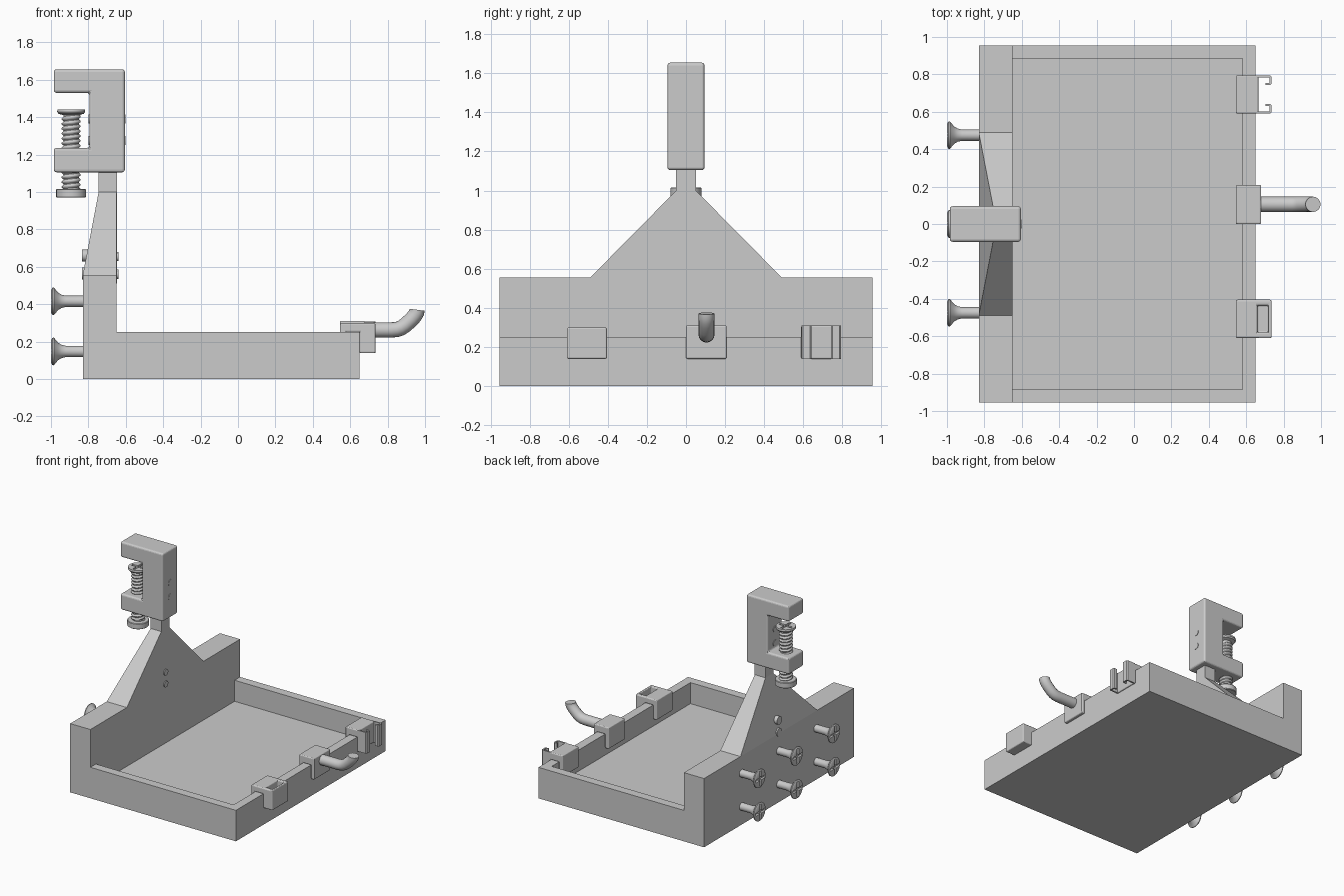
import bpy, bmesh
from math import pi, radians
from mathutils import Vector, Matrix

if "Cube" in bpy.data.objects:
    bpy.data.objects.remove(bpy.data.objects["Cube"])


def finish(bm, name, bevel=0.0, smooth=False):
    bmesh.ops.remove_doubles(bm, verts=bm.verts, dist=1e-5)
    bmesh.ops.recalc_face_normals(bm, faces=bm.faces)
    me = bpy.data.meshes.new(name)
    bm.to_mesh(me)
    bm.free()
    ob = bpy.data.objects.new(name, me)
    bpy.context.collection.objects.link(ob)
    if bevel:
        add_bevel(ob, bevel)
    if smooth:
        shade(ob)
    return ob


def add_bevel(ob, width):
    mod = ob.modifiers.new("soft_edges", 'BEVEL')
    mod.width, mod.segments, mod.limit_method = width, 3, 'ANGLE'
    mod.angle_limit = radians(40)


def activate(ob):
    bpy.ops.object.select_all(action='DESELECT')
    ob.select_set(True)
    bpy.context.view_layer.objects.active = ob


def shade(ob):
    activate(ob)
    bpy.ops.object.shade_smooth_by_angle(angle=radians(35))


def box(name, x0, x1, y0, y1, z0, z1, bevel=0.0):
    bm = bmesh.new()
    bmesh.ops.create_cube(bm, size=1)
    for v in bm.verts:
        v.co = Vector((x1 if v.co.x > 0 else x0, y1 if v.co.y > 0 else y0, z1 if v.co.z > 0 else z0))
    return finish(bm, name, bevel)


def prism(name, pts, axis, a, b, bevel=0.0):
    """Extrude a flat outline along 'y' (points are x,z) or 'z' (points are x,y)."""
    bm = bmesh.new()
    place = (lambda p, t: (p[0], t, p[1])) if axis == 'y' else (lambda p, t: (p[0], p[1], t))
    face = bm.faces.new([bm.verts.new(place(p, a)) for p in pts])
    out = bmesh.ops.extrude_face_region(bm, geom=[face])
    move = Vector(place((0, 0), b - a))
    bmesh.ops.translate(bm, vec=move, verts=[g for g in out['geom'] if isinstance(g, bmesh.types.BMVert)])
    return finish(bm, name, bevel)


def lathe(name, pts, steps=32):
    """Revolve (radius, height) points about z."""
    bm = bmesh.new()
    vs = [bm.verts.new((r, 0, h)) for r, h in pts]
    es = [bm.edges.new(e) for e in zip(vs, vs[1:])]
    bmesh.ops.spin(bm, geom=vs + es, axis=(0, 0, 1), cent=(0, 0, 0), angle=2 * pi, steps=steps)
    return finish(bm, name, smooth=True)


def combine(ob, other, op='DIFFERENCE'):
    mod = ob.modifiers.new("cut", 'BOOLEAN')
    mod.operation, mod.object, mod.solver = op, other, 'EXACT'
    activate(ob)
    bpy.ops.object.modifier_apply(modifier=mod.name)
    bpy.data.objects.remove(other)


def cross_slot(ob, top, half, width, depth):
    w = width / 2
    combine(ob, box("slot", -half, half, -w, w, top - depth, top + 0.1))
    combine(ob, box("slot", -w, w, -half, half, top - depth, top + 0.1))
    shade(ob)


def rod(name, x0, x1, y, z, r):
    ob = lathe(name, [(0, 0), (r, 0), (r, x1 - x0), (0, x1 - x0)])
    ob.rotation_euler = (0, pi / 2, 0)
    ob.location = (x0, y, z)
    return ob


# Tray and upright wall, with a tapered gable on the wall
tray = prism("tray", [(-.83, 0), (.65, 0), (.65, .25), (-.65, .25), (-.65, .555), (-.83, .555)],
             'y', -.955, .955)
bm = bmesh.new()
for s in (-1, 1):
    for x, y, z in ((-.83, .49, .555), (-.65, .49, .555), (-.745, .05, 1.0), (-.65, .05, 1.0)):
        bm.verts.new((x, s * y, z))
bmesh.ops.convex_hull(bm, input=bm.verts)
bmesh.ops.dissolve_limit(bm, angle_limit=.01, verts=bm.verts, edges=bm.edges)
combine(tray, finish(bm, "gable"), 'UNION')
combine(tray, box("cavity", -.65, .58, -.885, .885, .08, .4))

# Post set into the wall, held by two rivets
box("post", -.745, -.647, -.05, .05, .51, 1.12)
for z in (.56, .655):
    rod("wall_rivet", -.74, -.64, 0, z, .025)
    rod("wall_rivet_head", -.835, -.72, 0, z + .005, .032)

# C-shaped clamp body
prism("clamp_body", [(-.985, 1.105), (-.605, 1.105), (-.605, 1.655), (-.985, 1.655), (-.985, 1.53),
                     (-.795, 1.53), (-.795, 1.235), (-.985, 1.235)], 'y', -.095, .095, bevel=.014)
for z in (1.275, 1.39):
    rod("clamp_rivet", -.799, -.602, 0, z, .025)

# Clamp screw: slotted head, helical thread and end knob
cx = -.892
head = lathe("clamp_screw", [(0, .98), (.041, .98), (.041, 1.41), (.068, 1.418), (.075, 1.428),
                             (.073, 1.442), (0, 1.442)])
cross_slot(head, 1.442, .055, .02, .014)
head.location.x = cx
pitch = .026
bm = bmesh.new()
vs = [bm.verts.new((r, 0, h)) for r, h in ((.039, 0), (.051, pitch * .4), (.051, pitch * .6), (.039, pitch))]
for e in zip(vs, vs[1:]):
    bm.edges.new(e)
thread = finish(bm, "clamp_screw_thread")
thread.location = (cx, 0, 1.0)
mod = thread.modifiers.new("helix", 'SCREW')
mod.axis, mod.screw_offset, mod.iterations = 'Z', pitch, 15
mod.steps = mod.render_steps = 24
mod.use_merge_vertices = True
mod.use_normal_calculate = True
knob = lathe("clamp_screw_knob", [(0, .97), (.076, .97), (.08, .974), (.08, 1.012), (.076, 1.016), (0, 1.016)])
knob.location.x = cx

# Six flared wall screws with cross slots
screw = lathe("wall_screw", [(0, 0), (.03, 0), (.03, .1), (.035, .122), (.047, .142), (.066, .158),
                             (.074, .165), (.073, .172), (.06, .18), (0, .18)])
cross_slot(screw, .18, .062, .022, .018)
for y in (-.475, 0, .475):
    for z in (.147, .415):
        ob = screw.copy()
        ob.name = "wall_screw"
        bpy.context.collection.objects.link(ob)
        ob.rotation_euler = (0, -pi / 2, 0)
        ob.location = (-.82, y, z)
bpy.data.objects.remove(screw)


# Saddle clips hanging over the tray rim
def saddle(name, y0, y1, outer, top):
    return prism(name, [(.545, .138), (.58, .138), (.58, .25), (.65, .25), (.65, .138), (outer, .138),
                        (outer, top), (.545, top)], 'y', y0, y1)


# Cup clip with a pocket
cup = saddle("cup_clip", -.61, -.405, .735, .298)
combine(cup, box("pocket", .66, .717, -.58, -.435, .155, .5))
add_bevel(cup, .008)

# Hook clip with a bent rod
add_bevel(saddle("hook_clip", 0, .208, .68, .31), .008)
cu = bpy.data.curves.new("hook", 'CURVE')
cu.dimensions, cu.bevel_depth, cu.bevel_resolution = '3D', .041, 6
cu.use_fill_caps = True
sp = cu.splines.new('POLY')
path = [(.66, .262), (.82, .262), (.85, .265), (.873, .273), (.895, .288), (.93, .32), (.945, .338),
        (.955, .355), (.957, .37)]
sp.points.add(len(path) - 1)
for p, (x, z) in zip(sp.points, path):
    p.co = (x, .105, z, 1)
hook = bpy.data.objects.new("hook", cu)
bpy.context.collection.objects.link(hook)
activate(hook)
bpy.ops.object.convert(target='MESH')
shade(hook)

# Open channel clip with two in-curled lips
add_bevel(saddle("channel_clip", .59, .795, .665, .308), .008)
for s in (-1, 1):
    lip = [(.655, .102), (.727, .102), (.735, .094), (.735, .058), (.727, .05), (.702, .05), (.702, .061),
           (.724, .061), (.724, .091), (.655, .091)]
    prism("channel_lip", [(x, .6925 + s * y) for x, y in lip], 'z', .138, .308)
